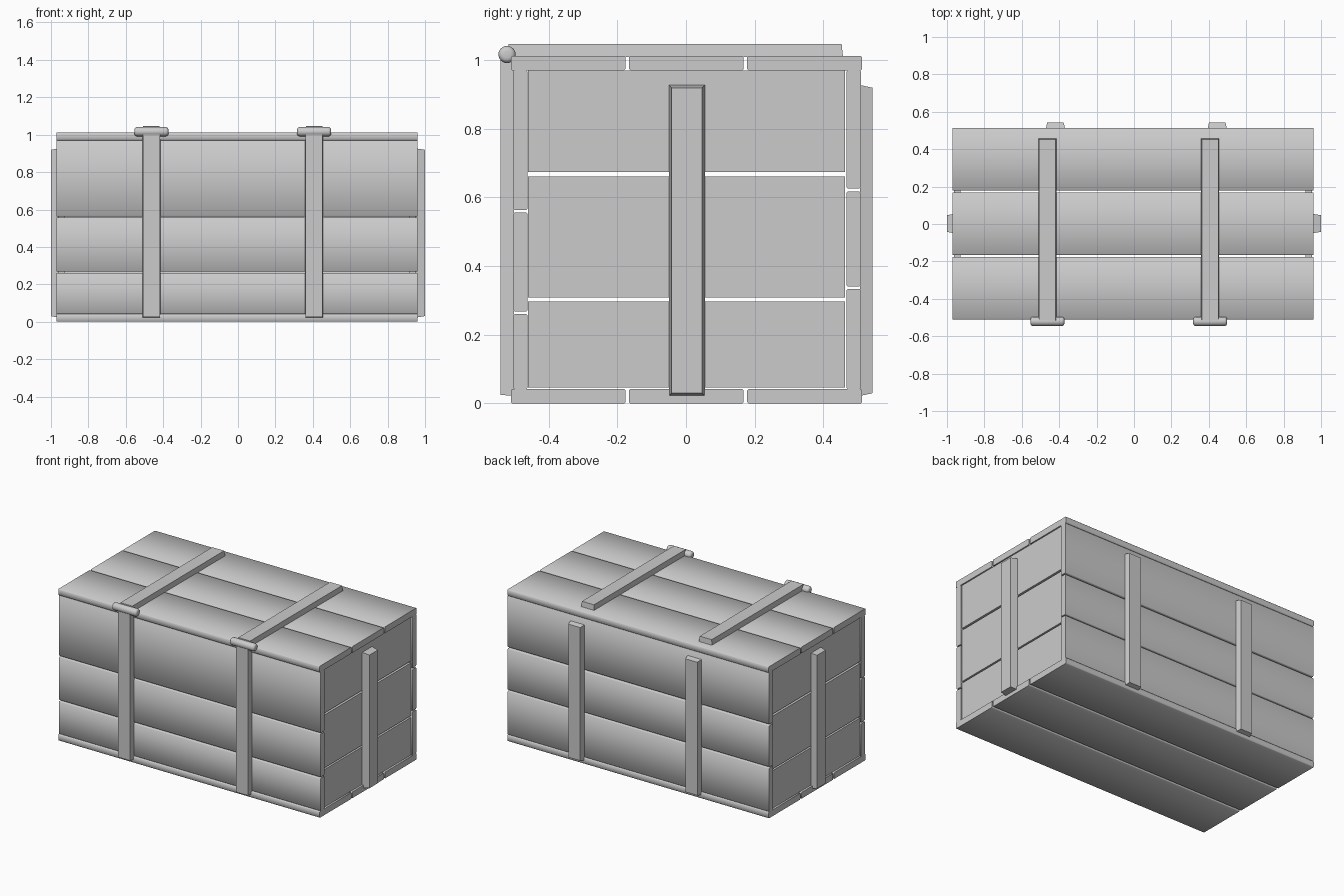
import bpy, bmesh, math
from mathutils import Matrix, Vector

if "Cube" in bpy.data.objects:
    bpy.data.objects.remove(bpy.data.objects["Cube"])


def finish(bm, name, smooth=None):
    bmesh.ops.recalc_face_normals(bm, faces=bm.faces[:])
    mesh = bpy.data.meshes.new(name)
    bm.to_mesh(mesh)
    bm.free()
    ob = bpy.data.objects.new(name, mesh)
    bpy.context.collection.objects.link(ob)
    if smooth:
        bpy.ops.object.select_all(action='DESELECT')
        ob.select_set(True)
        bpy.context.view_layer.objects.active = ob
        bpy.ops.object.shade_smooth_by_angle(angle=math.radians(smooth))
    return ob


def box_mesh(lo, hi):
    bm = bmesh.new()
    bmesh.ops.create_cube(bm, size=1)
    lo, hi = Vector(lo), Vector(hi)
    for v in bm.verts:
        v.co = Vector([lo[i] if v.co[i] < 0 else hi[i] for i in range(3)])
    return bm


def plank(name, lo, hi, axis=0):
    """Board with its long edges eased and shaded smoothly."""
    bm = box_mesh(lo, hi)
    edges = [e for e in bm.edges
             if abs((e.verts[1].co - e.verts[0].co).normalized()[axis]) > 0.9]
    bmesh.ops.bevel(bm, geom=edges, offset=0.004, segments=1, affect='EDGES')
    return finish(bm, name, 60)


def strap(name, lo, hi, axis, sign, taper=0.008):
    """Flat bar whose outer face is slightly smaller than its base."""
    bm = box_mesh(lo, hi)
    outer = hi[axis] if sign > 0 else lo[axis]
    for v in bm.verts:
        if abs(v.co[axis] - outer) < 1e-5:
            for i in range(3):
                if i != axis:
                    v.co[i] += taper if abs(v.co[i] - lo[i]) < 1e-5 else -taper
    return finish(bm, name)


X0, X1 = -0.97, 0.96

# Lid and base boards
for name, z0, z1 in (("lid_plank", 0.97, 1.012), ("base_plank", 0.0, 0.042)):
    for y0, y1 in ((-0.51, -0.176), (-0.166, 0.168), (0.178, 0.513)):
        plank(name, (X0, y0, z0), (X1, y1, z1))

# Front and back boards
for z0, z1 in ((0.042, 0.26), (0.268, 0.556), (0.563, 0.97)):
    plank("front_plank", (X0, -0.503, z0), (X1, -0.461, z1))
for z0, z1 in ((0.042, 0.334), (0.341, 0.617), (0.626, 0.97)):
    plank("back_plank", (X0, 0.467, z0), (X1, 0.509, z1))

# End boards, set slightly inside the ends
for z0, z1 in ((0.046, 0.297), (0.308, 0.661), (0.674, 0.969)):
    for x0, x1 in ((-0.962, -0.927), (0.917, 0.952)):
        bm = box_mesh((x0, -0.46, z0), (x1, 0.463, z1))
        finish(bm, "end_plank")

# End straps
strap("right_end_strap", (0.95, -0.05, 0.022), (1.0, 0.055, 0.927), 0, 1)
strap("left_end_strap", (-1.0, -0.05, 0.022), (-0.96, 0.055, 0.927), 0, -1)

# Front, lid and back straps with rounded hinge pins
for xc, xb in ((-0.463, -0.42), (0.407, 0.445)):
    strap("front_strap", (xc - 0.048, -0.54, 0.022), (xc + 0.048, -0.50, 1.01), 1, -1, 0.003)
    strap("lid_strap", (xc - 0.048, -0.52, 1.009), (xc + 0.048, 0.457, 1.047), 2, 1, 0.004)
    strap("back_strap", (xb - 0.052, 0.507, 0.022), (xb + 0.052, 0.543, 0.927), 1, 1)
    bm = bmesh.new()
    bmesh.ops.create_cone(bm, cap_ends=True, segments=24, radius1=0.025,
                          radius2=0.025, depth=0.182,
                          matrix=Matrix.Translation((xc, -0.521, 1.016))
                          @ Matrix.Rotation(math.pi / 2, 4, 'Y'))
    rims = [e for e in bm.edges if abs(e.verts[0].co.x - e.verts[1].co.x) < 1e-4]
    bmesh.ops.bevel(bm, geom=rims, offset=0.015, segments=4, profile=0.5, affect='EDGES')
    finish(bm, "hinge_pin", 40)
